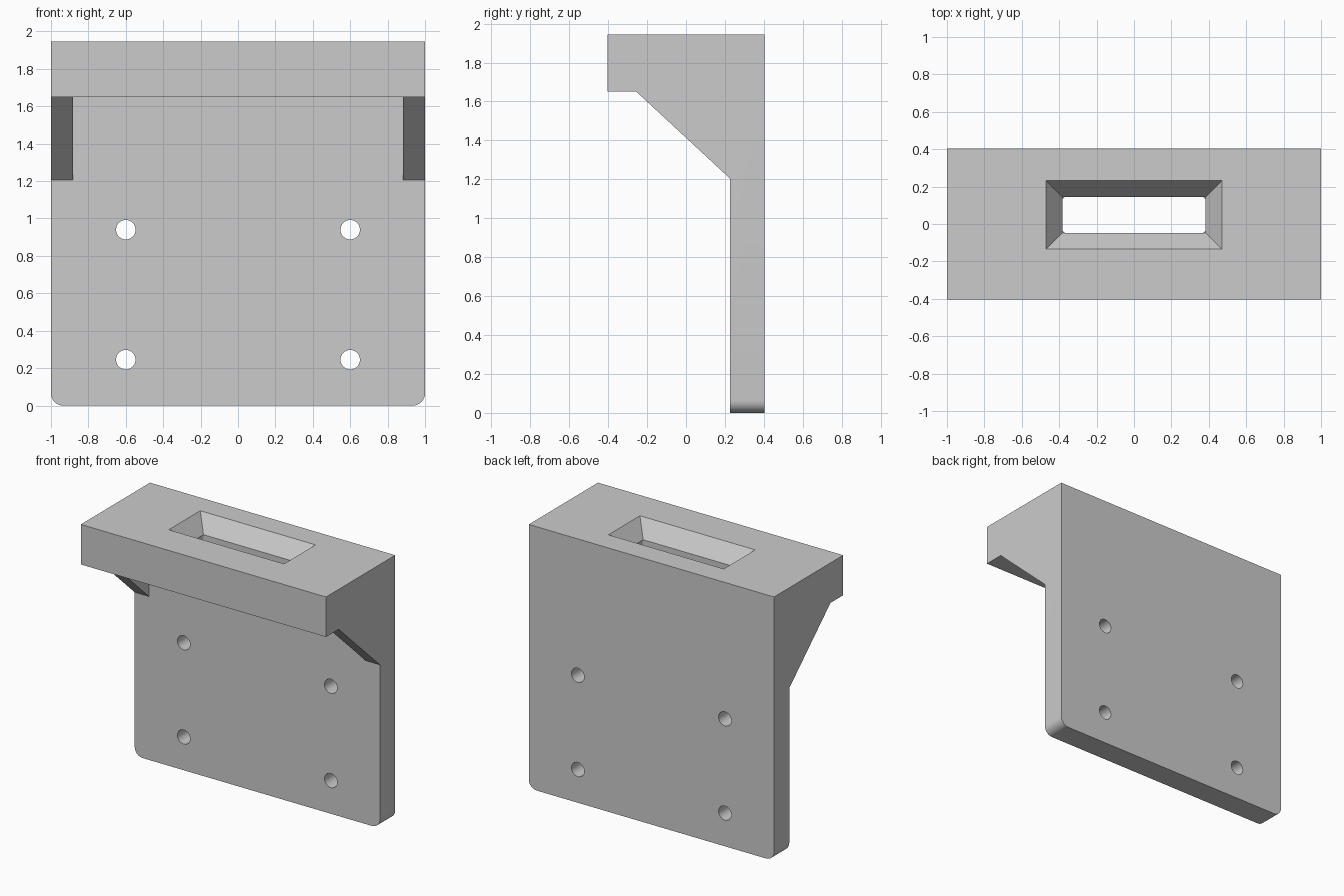
import bpy, bmesh, math
from mathutils import Vector

if "Cube" in bpy.data.objects:
    bpy.data.objects.remove(bpy.data.objects["Cube"])

W, TOP, UNDER = 1.0, 1.945, 1.65      # half width, top height, shelf underside
FRONT, BACK, PLATE = -0.403, 0.403, 0.225


def make_object(name, bm):
    bmesh.ops.recalc_face_normals(bm, faces=bm.faces)
    mesh = bpy.data.meshes.new(name)
    bm.to_mesh(mesh)
    bm.free()
    obj = bpy.data.objects.new(name, mesh)
    bpy.context.collection.objects.link(obj)
    return obj


def loft(name, lower, upper):
    """Closed solid between two matching loops of points."""
    bm = bmesh.new()
    a = [bm.verts.new(p) for p in lower]
    b = [bm.verts.new(p) for p in upper]
    n = len(a)
    bm.faces.new(a[::-1])
    bm.faces.new(b)
    for i in range(n):
        j = (i + 1) % n
        bm.faces.new((a[i], a[j], b[j], b[i]))
    return make_object(name, bm)


def rect(x, y0, y1, z):
    return [(-x, y0, z), (x, y0, z), (x, y1, z), (-x, y1, z)]


def rounded_rect(x, y0, y1, z, r, steps=5):
    pts = []
    corners = [(x - r, y1 - r), (r - x, y1 - r), (r - x, y0 + r), (x - r, y0 + r)]
    for k, (cx, cy) in enumerate(corners):
        for s in range(steps + 1):
            t = math.pi / 2 * (k + s / steps)
            pts.append((cx + r * math.cos(t), cy + r * math.sin(t), z))
    return pts


# Bracket body: side profile swept across the full width
profile = [(FRONT, TOP), (FRONT, UNDER), (-0.255, UNDER), (PLATE, 1.205),
           (PLATE, 0), (BACK, 0), (BACK, TOP)]
bracket = loft("bracket", [(-W, y, z) for y, z in profile], [(W, y, z) for y, z in profile])

# Rounded lower corners of the plate
bm = bmesh.new()
bm.from_mesh(bracket.data)
edges = [e for e in bm.edges
         if all(v.co.z < 1e-4 for v in e.verts)
         and abs(e.verts[0].co.x - e.verts[1].co.x) < 1e-4]
bmesh.ops.bevel(bm, geom=edges, offset=0.065, segments=8, profile=0.5, affect='EDGES')
bm.to_mesh(bracket.data)
bm.free()

cutters = [
    # Open space between the two gussets
    loft("gusset_gap", rect(0.883, -0.7, PLATE, 1.0), rect(0.883, -0.7, PLATE, UNDER)),
    # Straight slot through the shelf
    loft("shelf_slot", rounded_rect(0.383, -0.048, 0.145, 1.5, 0.02),
         rounded_rect(0.383, -0.048, 0.145, 2.1, 0.02)),
    # Tapered mouth of the slot
    loft("slot_mouth", rect(0.383, -0.048, 0.145, TOP - 0.12),
         rect(0.557, -0.222, 0.319, TOP + 0.12)),
]

# Screw holes through the plate
for x in (-0.6, 0.6):
    for z in (0.245, 0.94):
        ring = [(x + 0.052 * math.cos(t), z + 0.052 * math.sin(t))
                for t in (i * math.tau / 40 for i in range(40))]
        cutters.append(loft("screw_hole", [(px, 0.1, pz) for px, pz in ring],
                            [(px, 0.6, pz) for px, pz in ring]))

# Apply all cuts
bpy.context.view_layer.objects.active = bracket
bracket.select_set(True)
for cutter in cutters:
    cutter.hide_render = True
    mod = bracket.modifiers.new("cut", 'BOOLEAN')
    mod.operation, mod.solver, mod.object = 'DIFFERENCE', 'EXACT', cutter
    bpy.ops.object.modifier_apply(modifier=mod.name)
    bpy.data.objects.remove(cutter)

bpy.ops.object.shade_smooth_by_angle(angle=math.radians(30))
